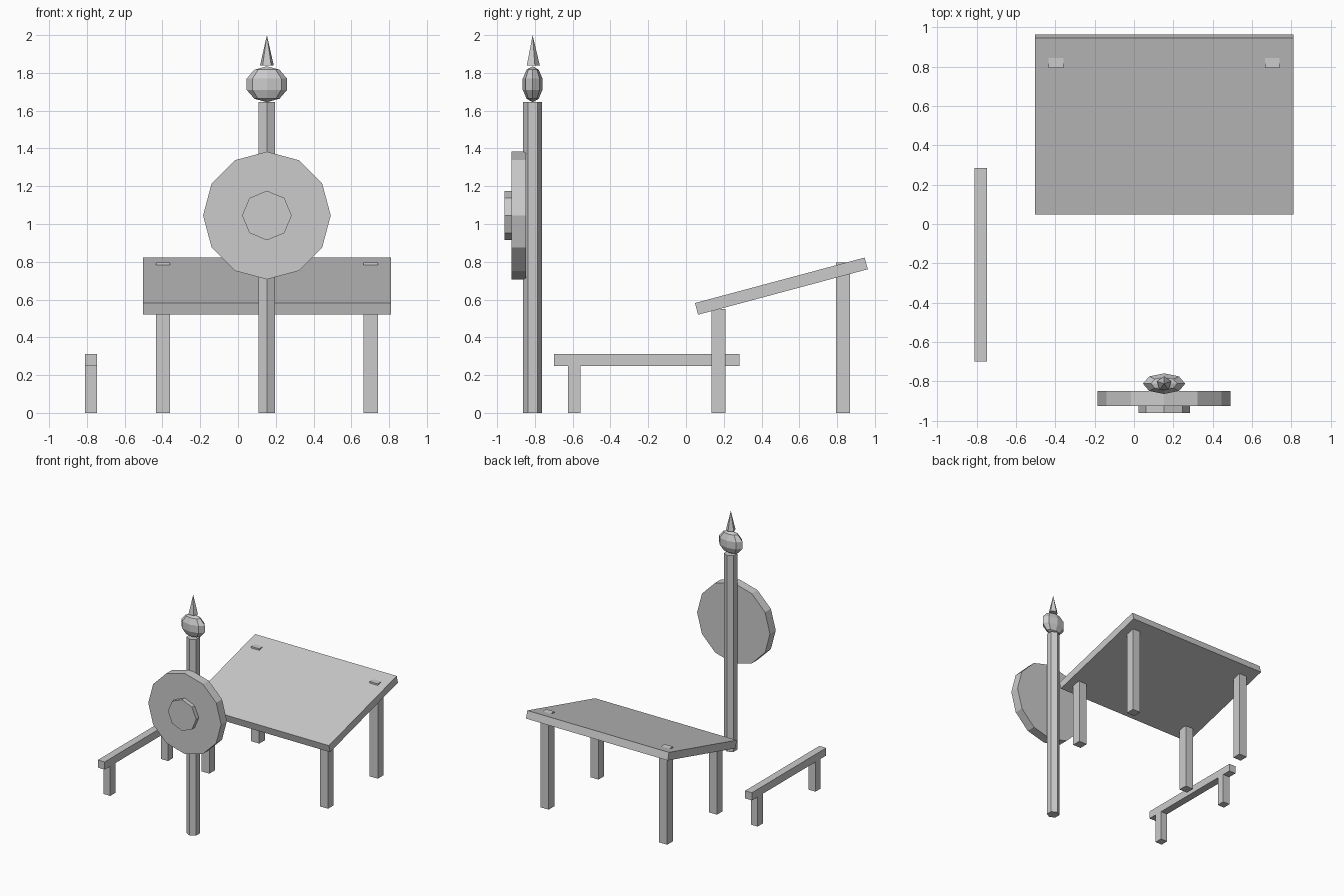
import bpy
from math import radians, pi

if "Cube" in bpy.data.objects:
    bpy.data.objects.remove(bpy.data.objects["Cube"])

CX = 0.153        # shared centre line of table and post
POST_Y = -0.812


def box(name, loc, size, tilt=0.0):
    bpy.ops.mesh.primitive_cube_add(size=1, location=loc, rotation=(tilt, 0, 0))
    ob = bpy.context.object
    ob.name = name
    ob.scale = size
    return ob


def prism(name, sides, r1, r2, depth, loc, rot=(0, 0, 0)):
    bpy.ops.mesh.primitive_cone_add(vertices=sides, radius1=r1, radius2=r2,
                                    depth=depth, location=loc, rotation=rot)
    bpy.context.object.name = name
    return bpy.context.object


# Sloping table top
box("table_top", (CX, 0.505, 0.671), (1.314, 0.93, 0.064), radians(15))

# Table legs; the back pair pokes slightly through the top
for side, tag in ((-1, "left"), (1, "right")):
    for y, h, row in ((0.172, 0.55, "front"), (0.832, 0.795, "back")):
        box(f"{row}_{tag}_leg", (CX + side * 0.55, y, h / 2), (0.075, 0.075, h))

# Low bench with two legs
box("bench_seat", (-0.779, -0.208, 0.281), (0.063, 0.984, 0.064))
for i, y in enumerate((-0.592, 0.174)):
    box(f"bench_leg_{i + 1}", (-0.779, y, 0.125), (0.063, 0.067, 0.25))

# Six-sided post
prism("post", 6, 0.05, 0.05, 1.645, (CX, POST_Y, 1.645 / 2))

# Round sign board with hub, facing the front
prism("sign_disc", 12, 0.338, 0.338, 0.077, (CX, -0.8865, 1.045), (pi / 2, 0, 0))
prism("sign_hub", 8, 0.131, 0.131, 0.036, (CX, -0.942, 1.045), (pi / 2, 0, 0))

# Flattened bulb and spike on the post
bpy.ops.mesh.primitive_uv_sphere_add(segments=8, ring_count=5, radius=1,
                                     location=(CX, POST_Y, 1.74))
bulb = bpy.context.object
bulb.name = "post_bulb"
bulb.scale = (0.113, 0.055, 0.095)
prism("post_spike", 5, 0.038, 0, 0.16, (CX, POST_Y, 1.92))
